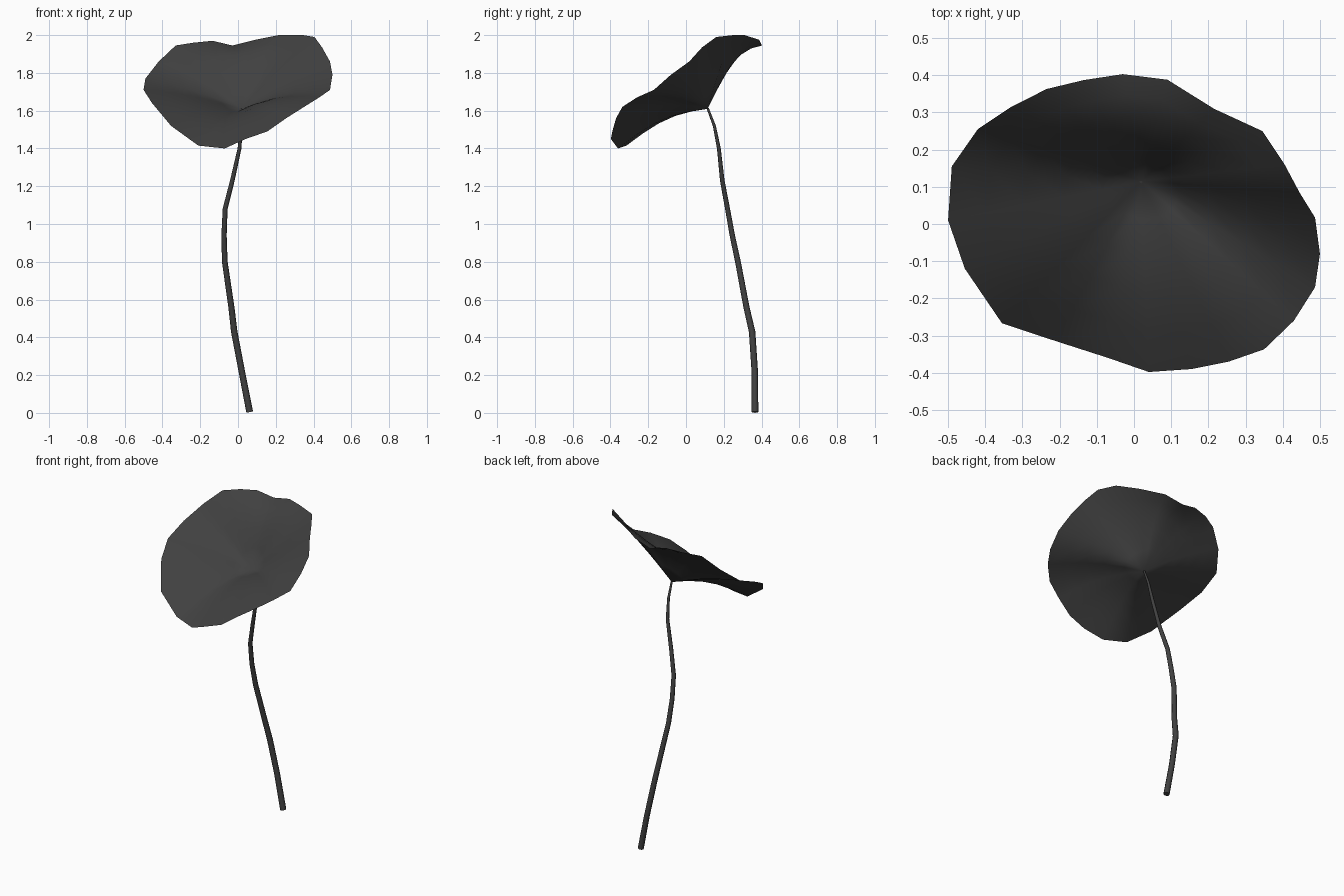
import bpy, bmesh, math
from mathutils import Vector

cube = bpy.data.objects.get("Cube")
if cube:
    bpy.data.objects.remove(cube, do_unlink=True)

charcoal = bpy.data.materials.new("charcoal")
charcoal.use_nodes = True
COLOUR = (0.052, 0.052, 0.052, 1)
charcoal.diffuse_color = COLOUR
bsdf = next(n for n in charcoal.node_tree.nodes if n.type == 'BSDF_PRINCIPLED')
bsdf.inputs["Base Color"].default_value = COLOUR
bsdf.inputs["Roughness"].default_value = 0.8


def finish(bm, name, angle):
    bmesh.ops.recalc_face_normals(bm, faces=bm.faces)
    mesh = bpy.data.meshes.new(name)
    bm.to_mesh(mesh)
    bm.free()
    mesh.materials.append(charcoal)
    obj = bpy.data.objects.new(name, mesh)
    bpy.context.collection.objects.link(obj)
    bpy.ops.object.select_all(action='DESELECT')
    obj.select_set(True)
    bpy.context.view_layer.objects.active = obj
    bpy.ops.object.shade_smooth_by_angle(angle=math.radians(angle))
    return obj


def bridge(bm, a, b):
    n = len(a)
    for i in range(n):
        j = (i + 1) % n
        bm.faces.new((a[i], a[j], b[j], b[i]))


# Leaf: rings spread from the stem joint to a wavy rim
HUB = Vector((0.02, 0.115, 1.61))
RIM = [Vector(p) for p in (
    (-.5, .01, 1.71), (-.49, .155, 1.77), (-.42, .255, 1.86), (-.33, .315, 1.945),
    (-.235, .363, 1.96), (-.135, .387, 1.97), (-.03, .403, 1.945), (.09, .388, 1.975),
    (.215, .31, 2), (.345, .25, 2), (.405, .16, 1.99), (.445, .085, 1.935),
    (.487, .017, 1.86), (.5, -.08, 1.79), (.487, -.17, 1.71), (.43, -.26, 1.67),
    (.35, -.337, 1.62), (.255, -.37, 1.56), (.155, -.39, 1.49), (.04, -.398, 1.45),
    (-.07, -.36, 1.4), (-.21, -.315, 1.415), (-.355, -.267, 1.52), (-.455, -.12, 1.64))]


def leaf_point(rim, t):
    d = rim - HUB
    facing = d.y / math.hypot(d.x, d.y)
    # The blade swells between hub and rim, most at the back
    swell = 0.015 + (0.075 if facing > 0 else 0.035) * facing ** 2
    p = HUB + d * t
    p.z += swell * math.sin(math.pi * t)
    return p


bm = bmesh.new()
rings = [[bm.verts.new(leaf_point(r, k / 5)) for r in RIM] for k in range(1, 6)]
hub = bm.verts.new(HUB)
for i in range(len(RIM)):
    bm.faces.new((hub, rings[0][i], rings[0][(i + 1) % len(RIM)]))
for inner, outer in zip(rings, rings[1:]):
    bridge(bm, inner, outer)
leaf = finish(bm, "leaf", 60)
# Keep the upper side of the blade facing up
if sum(p.normal.z for p in leaf.data.polygons) < 0:
    leaf.data.flip_normals()

# Stem: tapered tube along a bending path (x, y, z, radius)
PATH = [(.062, .365, .004, .018), (.02, .364, .22, .017), (-.02, .35, .43, .017),
        (-.035, .32, .56, .016), (-.07, .275, .8, .015), (-.074, .245, .94, .014),
        (-.068, .22, 1.08, .013), (-.03, .192, 1.23, .012), (.008, .174, 1.4, .01),
        (.018, .15, 1.52, .008), (.02, .115, 1.612, .006)]
SIDES = 8
bm = bmesh.new()
points = [Vector(p[:3]) for p in PATH]
tube = []
for k, p in enumerate(points):
    along = points[min(k + 1, len(points) - 1)] - points[max(k - 1, 0)]
    along.normalize()
    u = Vector((0, 1, 0)).cross(along).normalized()
    v = along.cross(u)
    tube.append([bm.verts.new(p + PATH[k][3] * (math.cos(a) * u + math.sin(a) * v))
                 for a in (math.tau * s / SIDES for s in range(SIDES))])
for low, high in zip(tube, tube[1:]):
    bridge(bm, low, high)
bm.faces.new(tube[0])
bm.faces.new(tube[-1])
finish(bm, "stem", 50)
